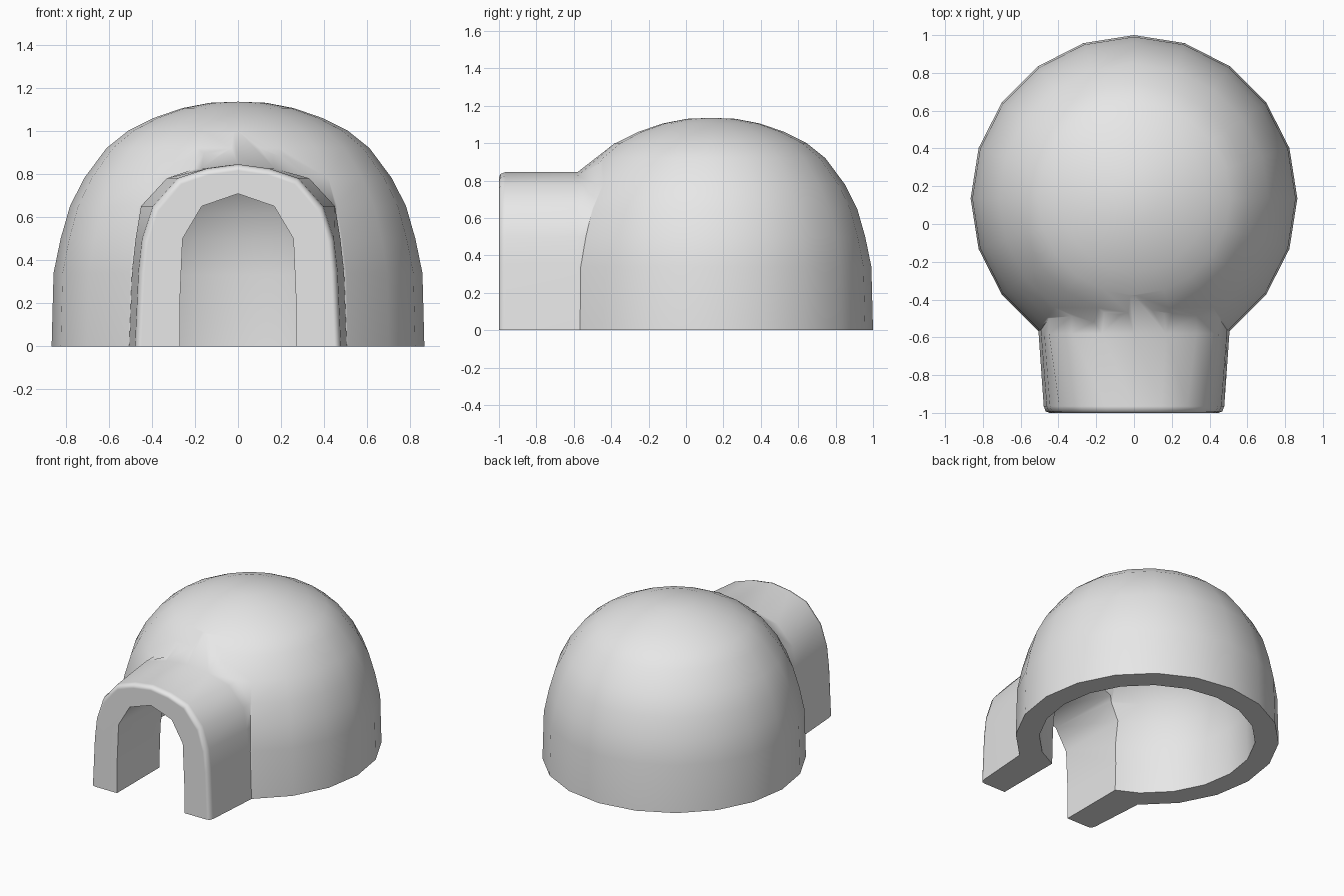
import bpy, bmesh
from math import sin, cos, pi

if "Cube" in bpy.data.objects:
    bpy.data.objects.remove(bpy.data.objects["Cube"])

CENTRE_Y = 0.135
SIDES = 20


def loft(name, rings, cap_end=True):
    """Closed solid through a list of rings with equal point counts."""
    bm = bmesh.new()
    loops = [[bm.verts.new(p) for p in ring] for ring in rings]
    n = len(loops[0])
    for a, b in zip(loops, loops[1:]):
        for i in range(n):
            j = (i + 1) % n
            bm.faces.new((a[i], a[j], b[j], b[i]))
    bm.faces.new(loops[0])
    if cap_end:
        bm.faces.new(loops[-1])
    bmesh.ops.remove_doubles(bm, verts=bm.verts, dist=0.0005)
    bmesh.ops.recalc_face_normals(bm, faces=bm.faces)
    mesh = bpy.data.meshes.new(name)
    bm.to_mesh(mesh)
    bm.free()
    obj = bpy.data.objects.new(name, mesh)
    bpy.context.collection.objects.link(obj)
    return obj


def dome(name, profile):
    """Revolve (radius, height) points; the last one is the pole."""
    angles = [2 * pi * i / SIDES for i in range(SIDES)]
    rings = [[(r * cos(a), CENTRE_Y + r * sin(a), z) for a in angles]
             for r, z in profile]
    return loft(name, rings, cap_end=False)


def arch(half, y, inset=0.0):
    """Mirror a half arch (foot to crown) into a full ring at depth y."""
    sx, sz = 1 - inset / half[0][0], 1 - inset / half[-1][1]
    right = [(x * sx, y, z * sz) for x, z in half]
    return right + [(-x, y, z) for x, y, z in reversed(right[:-1])]


def boolean(target, tool, operation):
    mod = target.modifiers.new(operation, 'BOOLEAN')
    mod.operation, mod.object, mod.solver = operation, tool, 'EXACT'
    bpy.context.view_layer.objects.active = target
    bpy.ops.object.modifier_apply(modifier=mod.name)
    bpy.data.objects.remove(tool)


# Outer dome
shell = dome("domed_shelter", [
    (0.865, 0), (0.856, 0.34), (0.823, 0.5), (0.78, 0.65), (0.714, 0.78),
    (0.61, 0.92), (0.51, 1.0), (0.39, 1.06), (0.26, 1.105), (0.13, 1.13),
    (0, 1.135)])

# Entrance tunnel with a rounded front rim, flaring towards the dome
heights = [0, 0.35, 0.5, 0.65, 0.78, 0.825, 0.845]
front = list(zip([0.478, 0.462, 0.445, 0.395, 0.28, 0.145, 0], heights))
back = list(zip([0.505, 0.492, 0.475, 0.45, 0.33, 0.17, 0], heights))
inside = back[:-2] + [(0.15, 0.95), (0, 1.0)]
tunnel = loft("entrance_tunnel", [
    arch(front, -1.0, 0.03), arch(front, -0.992, 0.01), arch(front, -0.965),
    arch(back, -0.58), arch(inside, -0.38)])
boolean(shell, tunnel, 'UNION')

# Hollow room and doorway
room = dome("room_cutter", [
    (0.71, -0.1), (0.71, 0), (0.70, 0.33), (0.665, 0.5), (0.62, 0.62),
    (0.56, 0.72), (0.48, 0.8), (0.40, 0.87), (0.31, 0.92), (0.2, 0.96),
    (0, 0.985)])
doorway = [(0.27, -0.1), (0.27, 0.2), (0.257, 0.5), (0.168, 0.65), (0, 0.708)]
passage = loft("doorway_cutter", [arch(doorway, -1.2), arch(doorway, -0.2)])
boolean(shell, room, 'DIFFERENCE')
boolean(shell, passage, 'DIFFERENCE')

# Single plain grey
grey = bpy.data.materials.new("plain_grey")
grey.use_nodes = True
color = (0.8, 0.8, 0.8, 1)
grey.diffuse_color = color
grey.node_tree.nodes["Principled BSDF"].inputs["Base Color"].default_value = color
shell.data.materials.clear()
shell.data.materials.append(grey)

# Smooth walls, crisp openings
bpy.ops.object.select_all(action='DESELECT')
shell.select_set(True)
bpy.context.view_layer.objects.active = shell
bpy.ops.object.shade_smooth_by_angle(angle=0.96)
weighted = shell.modifiers.new("even_normals", 'WEIGHTED_NORMAL')
weighted.keep_sharp = True
